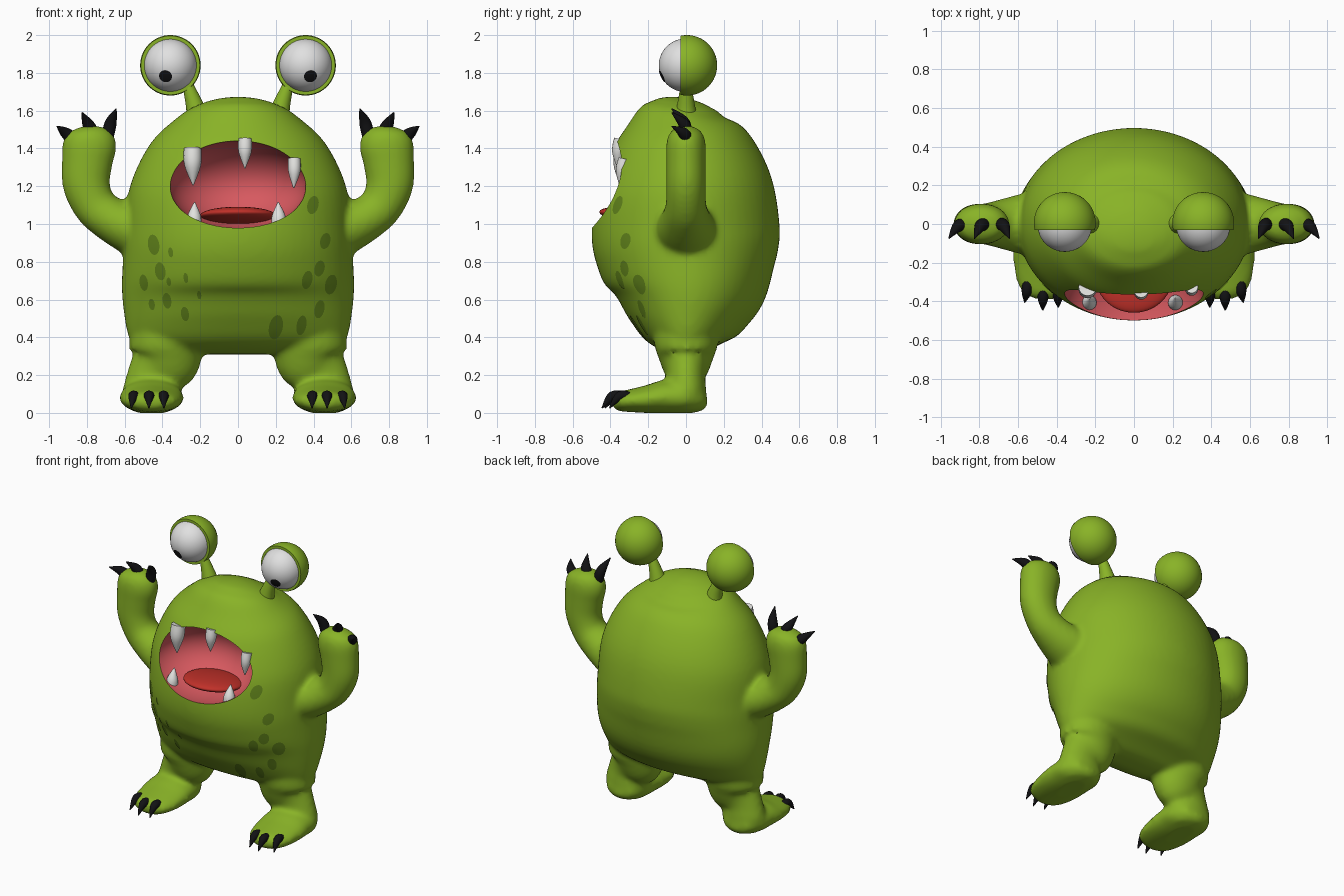
import bpy, bmesh, math
from mathutils import Vector, Matrix
from mathutils.bvhtree import BVHTree

if "Cube" in bpy.data.objects:
    bpy.data.objects.remove(bpy.data.objects["Cube"])


def mat(name, rgb):
    m = bpy.data.materials.new(name)
    m.diffuse_color = (*rgb, 1)
    m.use_nodes = True
    m.node_tree.nodes["Principled BSDF"].inputs["Base Color"].default_value = m.diffuse_color
    return m


GREEN = mat("green skin", (0.25, 0.45, 0.02))
PINK = mat("mouth pink", (0.68, 0.10, 0.115))
SPOT = mat("dark green spot", (0.13, 0.25, 0.012))
RED = mat("tongue red", (0.53, 0.03, 0.022))
WHITE = mat("eye white", (0.75, 0.75, 0.75))
IVORY = mat("tooth white", (0.76, 0.76, 0.74))
BLACK = mat("claw black", (0.006, 0.006, 0.007))


def finish(bm, name, *mats):
    bmesh.ops.recalc_face_normals(bm, faces=bm.faces)
    me = bpy.data.meshes.new(name)
    bm.to_mesh(me)
    bm.free()
    ob = bpy.data.objects.new(name, me)
    bpy.context.collection.objects.link(ob)
    for m in mats:
        me.materials.append(m)
    return ob


def activate(ob):
    bpy.ops.object.select_all(action='DESELECT')
    ob.select_set(True)
    bpy.context.view_layer.objects.active = ob


def smooth(ob, deg=50):
    activate(ob)
    bpy.ops.object.shade_smooth_by_angle(angle=math.radians(deg))


def catmull(p, steps):
    """Smooth interpolation through rows of numbers."""
    p = [p[0]] + list(p) + [p[-1]]
    out = []
    for i in range(1, len(p) - 2):
        for k in range(steps):
            t = k / steps
            out.append([0.5 * (2 * b + (c - a) * t + (2 * a - 5 * b + 4 * c - d) * t * t
                               + (3 * b - a - 3 * c + d) * t ** 3)
                        for a, b, c, d in zip(*p[i - 1:i + 3])])
    return out + [list(p[-1])]


def tube(bm, pts, side, n=32, steps=5):
    """Loft ellipses along (x, y, z, radius along side, other radius)."""
    rows = catmull(pts, steps)
    cs = [Vector(r[:3]) for r in rows]
    side, prev = Vector(side), None
    rings = []
    for i, r in enumerate(rows):
        t = (cs[min(i + 1, len(cs) - 1)] - cs[max(i - 1, 0)]).normalized()
        v = t.cross(side).normalized()
        u = v.cross(t)
        a, b = max(r[3], 0.002), max(r[4], 0.002)
        rings.append([bm.verts.new(cs[i] + u * a * math.cos(q) + v * b * math.sin(q))
                      for q in (2 * math.pi * k / n for k in range(n))])
    for p, q in zip(rings, rings[1:]):
        for k in range(n):
            bm.faces.new((p[k], p[(k + 1) % n], q[(k + 1) % n], q[k]))
    bm.faces.new(rings[0])
    bm.faces.new(rings[-1])


def ellipsoid(bm, c, r, rot=Matrix(), u=48, v=32):
    m = Matrix.Translation(c) @ rot @ Matrix.Diagonal((*r, 1))
    return bmesh.ops.create_uvsphere(bm, u_segments=u, v_segments=v, radius=1, matrix=m)


def spike(name, base, mid, tip, r, side, m):
    bm = bmesh.new()
    tube(bm, [(*base, r * 0.9, r * 0.9), (*mid, r * 0.85, r * 0.85),
              (*tip, 0.003, 0.003)], side, 16, 6)
    smooth(finish(bm, name, m))


# Body: torso, arms, legs and feet, fused into one skin
bm = bmesh.new()
torso = [(.31, .47, .05, .05), (.33, .53, .12, .12), (.40, .578, .24, .24),
         (.50, .60, .32, .335), (.65, .615, .40, .435), (.80, .61, .468, .483),
         (.96, .60, .5, .497), (1.2, .572, .468, .463), (1.42, .468, .387, .363),
         (1.55, .338, .288, .255), (1.62, .228, .192, .175), (1.655, .115, .1, .095),
         (1.668, .01, .01, .01)]
tube(bm, [(0, (k - f) / 2, z, a, (f + k) / 2) for z, a, f, k in torso], (1, 0, 0), 64)
for s in (1, -1):
    arm = [(.40, .93, .17, .17), (.56, .975, .16, .14), (.68, 1.03, .13, .118),
           (.76, 1.10, .108, .115), (.803, 1.21, .105, .126), (.798, 1.33, .105, .135),
           (.785, 1.42, .105, .143), (.78, 1.48, .088, .12), (.78, 1.512, .05, .065),
           (.78, 1.522, .01, .01)]
    tube(bm, [(s * x, 0, z, a, b) for x, z, a, b in arm], (0, 1, 0))
    leg = [(.40, .55, .17, .15), (.385, .38, .19, .17), (.392, .28, .19, .14),
           (.443, .2, .143, .103), (.455, .12, .155, .108), (.455, .05, .14, .105),
           (.455, .01, .1, .08)]
    tube(bm, [(s * x, 0, z, a, b) for x, z, a, b in leg], (1, 0, 0))
    foot = [(.112, .07, .03, .02), (.09, .07, .1, .06), (0, .08, .16, .085),
            (-.1, .085, .168, .092), (-.2, .073, .168, .075), (-.3, .064, .15, .06),
            (-.36, .06, .115, .05), (-.39, .06, .05, .025)]
    tube(bm, [(s * .457, y, z, a, b) for y, z, a, b in foot], (1, 0, 0))
body = finish(bm, "body", GREEN, PINK)

# Mouth cavity cutter, its faces carry the pink slot
bm = bmesh.new()
ellipsoid(bm, (0, -.42, 1.208), (.365, .34, .235), u=64, v=40)
cutter = finish(bm, "mouth_cutter", GREEN, PINK)
cutter.hide_render = True
for p in cutter.data.polygons:
    p.material_index = 1

mod = body.modifiers.new("fuse", 'REMESH')
mod.mode, mod.voxel_size = 'VOXEL', 0.016
mod = body.modifiers.new("soften", 'SMOOTH')
mod.factor, mod.iterations = 0.5, 10
mod = body.modifiers.new("mouth", 'BOOLEAN')
mod.operation, mod.solver, mod.object = 'DIFFERENCE', 'EXACT', cutter
activate(body)
for name in ("fuse", "soften", "mouth"):
    bpy.ops.object.modifier_apply(modifier=name)
bpy.data.objects.remove(cutter)
for v in body.data.vertices:      # flat soles
    v.co.z = max(v.co.z, 0.0)
smooth(body, 45)

# Skin spots: thin plates draped on the front
bm = bmesh.new()
bm.from_mesh(body.data)
tree = BVHTree.FromBMesh(bm)
bm.free()
spots = [(-.445, .89, .03, .054), (-.355, .85, .013, .026), (-.41, .75, .028, .047),
         (-.497, .69, .022, .043), (-.365, .695, .012, .022), (-.275, .715, .012, .027),
         (-.455, .575, .016, .03), (-.375, .595, .023, .042), (-.28, .525, .021, .038),
         (-.205, .625, .011, .022), (.395, 1.10, .03, .048), (.46, .91, .027, .042),
         (.43, .765, .027, .042), (.365, .705, .027, .048), (.49, .68, .031, .052),
         (.43, .55, .026, .048), (.335, .465, .026, .052), (.2, .455, .037, .064)]
bm = bmesh.new()
for x, z, rx, rz in spots:
    def drape(f, q):
        ca, sa = f * rx * math.cos(q), f * rz * math.sin(q)
        tilt = -.15 if x > 0 else .1
        hit, nor, _, _ = tree.ray_cast(Vector((x + ca - tilt * sa, -2, z + sa)), Vector((0, 1, 0)))
        return bm.verts.new(hit + nor * 0.003)
    n = 20
    mid = drape(0, 0)
    inner, outer = ([drape(f, 2 * math.pi * k / n) for k in range(n)] for f in (.5, 1))
    for k in range(n):
        j = (k + 1) % n
        bm.faces.new((mid, inner[k], inner[j]))
        bm.faces.new((inner[k], outer[k], outer[j], inner[j]))
smooth(finish(bm, "skin_spots", SPOT))

# Tongue
bm = bmesh.new()
ellipsoid(bm, (0, -.27, 1.045), (.2, .19, .042), Matrix.Rotation(math.radians(-6), 4, 'X'))
smooth(finish(bm, "tongue", RED))

# Teeth: x, base y, base z, tip y, tip z, radius
for i, (x, y0, z0, y1, z1, r) in enumerate([
        (-.24, -.325, 1.40, -.345, 1.205, .052), (.037, -.345, 1.45, -.36, 1.295, .04),
        (.298, -.325, 1.345, -.345, 1.19, .037), (-.232, -.41, .985, -.385, 1.115, .042),
        (.215, -.41, .985, -.385, 1.115, .042)]):
    spike(f"tooth_{i + 1}", (x, y0, z0), (x, (y0 + y1) / 2 - .005, z0 * .55 + z1 * .45),
          (x * .99, y1, z1), r, (1, 0, 0), IVORY)

for s, tag in ((1, "right"), (-1, "left")):
    # Hand claws
    for i, (bx, bz, mx, mz, tx, tz) in enumerate([
            (.69, 1.465, .672, 1.54, .645, 1.61), (.768, 1.485, .795, 1.53, .825, 1.59),
            (.862, 1.44, .91, 1.48, .958, 1.517)]):
        spike(f"hand_claw_{tag}_{i + 1}", (s * bx, 0, bz), (s * mx, -.012, mz),
              (s * tx, -.075, tz), .036, (0, 1, 0), BLACK)
    # Foot claws
    for i, (x, tx, y) in enumerate([(.395, .392, -.31), (.47, .472, -.325), (.545, .565, -.285)]):
        spike(f"foot_claw_{tag}_{i + 1}", (s * x, y, .078), (s * (x + tx) / 2, y - .065, .088),
              (s * tx, y - .12, .025), .031, (1, 0, 0), BLACK)
    # Eye stalk
    bm = bmesh.new()
    tube(bm, [(s * .215, 0, 1.57, .06, .06), (s * .23, 0, 1.63, .047, .047),
              (s * .27, 0, 1.75, .026, .026)], (0, 1, 0), 24)
    smooth(finish(bm, f"eye_stalk_{tag}", GREEN))
    # Eyelid shell, cut flat at the front
    c = Vector((s * .358, .005, 1.84))
    bm = bmesh.new()
    ellipsoid(bm, c, (.16, .16, .16))
    bmesh.ops.bisect_plane(bm, geom=bm.verts[:] + bm.edges[:] + bm.faces[:],
                           plane_co=(0, -.03, 0), plane_no=(0, -1, 0), clear_outer=True)
    bmesh.ops.holes_fill(bm, edges=[e for e in bm.edges if e.is_boundary], sides=0)
    smooth(finish(bm, f"eye_shell_{tag}", GREEN), 40)
    # Eyeball
    c.y = -.003
    bm = bmesh.new()
    ellipsoid(bm, c, (.141, .141, .141))
    smooth(finish(bm, f"eyeball_{tag}", WHITE))
    # Pupil: thin cap hugging the eyeball
    d = Vector((s * .026, -.125, -.058)).normalized()
    bm = bmesh.new()
    ellipsoid(bm, c, (.1435,) * 3, d.to_track_quat('Z', 'Y').to_matrix().to_4x4(), 32, 64)
    bmesh.ops.delete(bm, geom=[v for v in bm.verts if (v.co - c).normalized().dot(d) < math.cos(math.radians(14.5))],
                     context='VERTS')
    smooth(finish(bm, f"pupil_{tag}", BLACK))
